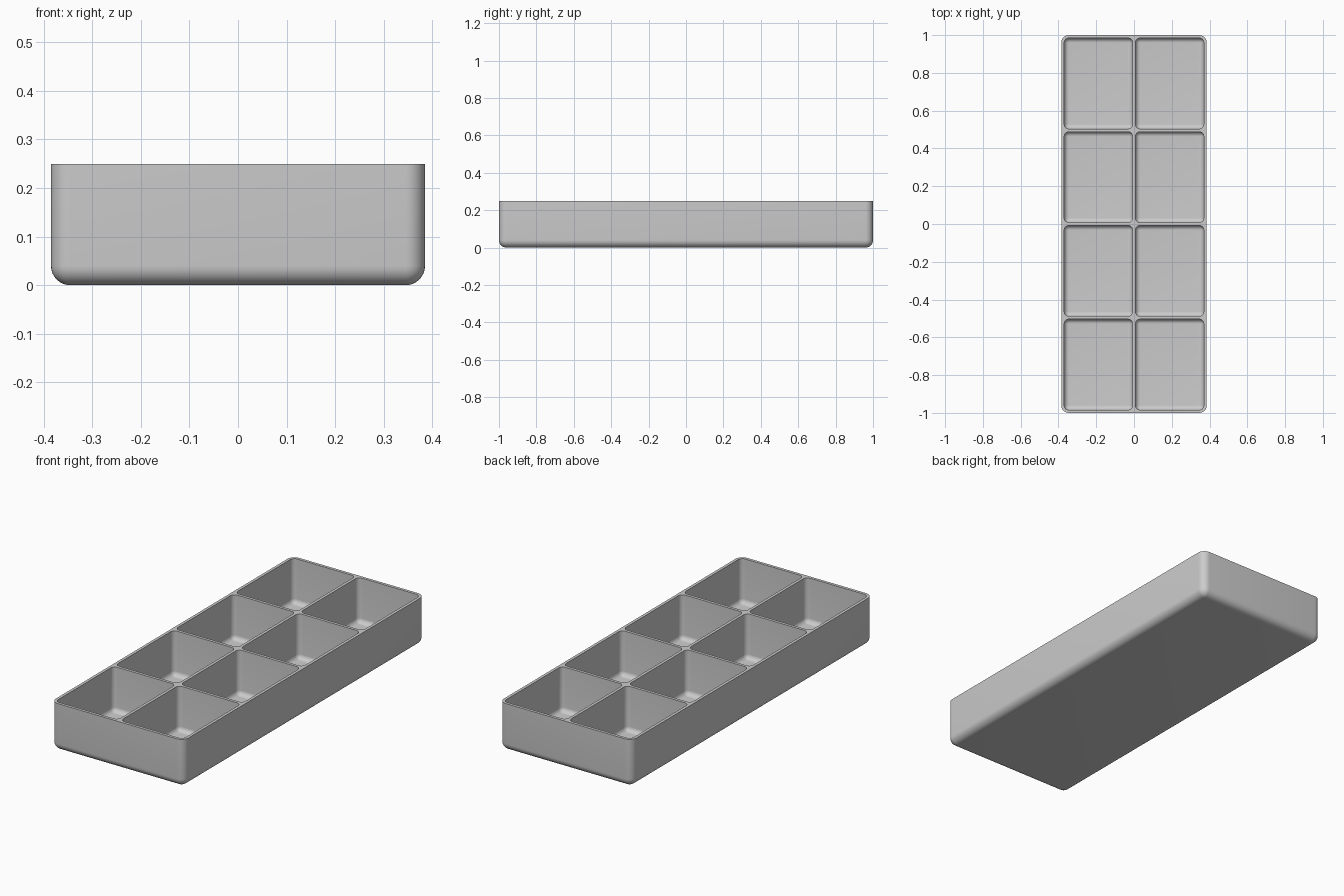
import bpy
import bmesh
import math

cube = bpy.data.objects.get("Cube")
if cube:
    bpy.data.objects.remove(cube, do_unlink=True)

WIDTH, LENGTH, HEIGHT = 0.77, 2.0, 0.25
WALL = 0.0155
COLUMNS, ROWS = 2, 4
OUTER_RADIUS = 0.04
POCKET_RADIUS = OUTER_RADIUS - WALL
STEPS = 8

bm = bmesh.new()


def ring(cx, cy, w, l, z, radius, corner):
    """Rounded rectangle whose corner centres sit `radius` inside the walls."""
    verts = []
    for quarter, (sx, sy) in enumerate([(1, 1), (-1, 1), (-1, -1), (1, -1)]):
        for i in range(STEPS + 1):
            a = math.pi / 2 * (quarter + i / STEPS)
            verts.append(bm.verts.new((
                cx + sx * (w / 2 - radius) + corner * math.cos(a),
                cy + sy * (l / 2 - radius) + corner * math.sin(a), z)))
    return verts


def rounded_tub(cx, cy, w, l, floor, radius):
    """Open tub with rounded floor edges; returns the edges of its mouth."""
    rings = []
    for i in range(STEPS + 1):
        a = math.pi / 2 * i / STEPS
        rings.append(ring(cx, cy, w, l, floor + radius * (1 - math.cos(a)),
                          radius, radius * math.sin(a)))
    rings.append(ring(cx, cy, w, l, HEIGHT, radius, radius))
    bm.faces.new(rings[0])
    for low, high in zip(rings, rings[1:]):
        for i in range(len(low)):
            j = (i + 1) % len(low)
            bm.faces.new((low[i], low[j], high[j], high[i]))
    top = rings[-1]
    return [bm.edges.get((v, top[i - 1])) for i, v in enumerate(top)]


# Outer shell
mouths = rounded_tub(0, 0, WIDTH, LENGTH, 0, OUTER_RADIUS)

# Grid of pockets
pocket_w = (WIDTH - WALL * (COLUMNS + 1)) / COLUMNS
pocket_l = (LENGTH - WALL * (ROWS + 1)) / ROWS
for col in range(COLUMNS):
    for row in range(ROWS):
        x = (col - (COLUMNS - 1) / 2) * (pocket_w + WALL)
        y = (row - (ROWS - 1) / 2) * (pocket_l + WALL)
        mouths += rounded_tub(x, y, pocket_w, pocket_l, WALL, POCKET_RADIUS)

# Flat rim joining the shell to the pockets
bmesh.ops.triangle_fill(bm, edges=mouths, use_beauty=True, normal=(0, 0, 1))
bmesh.ops.remove_doubles(bm, verts=bm.verts[:], dist=0.00001)
bmesh.ops.recalc_face_normals(bm, faces=bm.faces[:])

mesh = bpy.data.meshes.new("compartment_tray")
bm.to_mesh(mesh)
bm.free()
tray = bpy.data.objects.new("compartment_tray", mesh)
bpy.context.collection.objects.link(tray)

# Grey plastic
grey = bpy.data.materials.new("grey_plastic")
grey.use_nodes = True
colour = (0.6, 0.6, 0.6, 1)
grey.diffuse_color = colour
grey.node_tree.nodes["Principled BSDF"].inputs["Base Color"].default_value = colour
mesh.materials.append(grey)

bpy.ops.object.select_all(action="DESELECT")
tray.select_set(True)
bpy.context.view_layer.objects.active = tray
bpy.ops.object.shade_smooth_by_angle(angle=math.radians(35))
